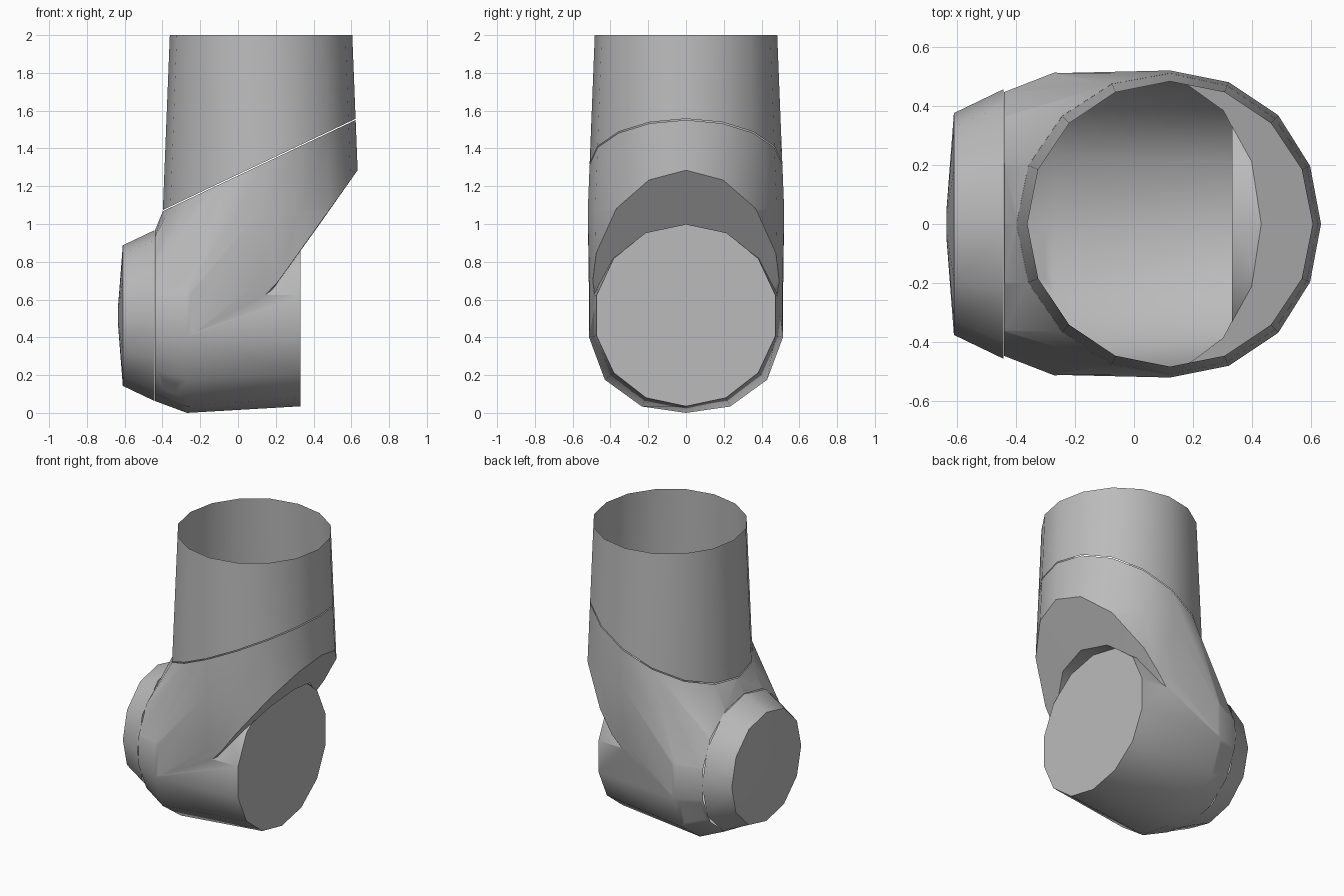
import bpy
import bmesh
from math import cos, sin, tau
from mathutils import Vector

cube = bpy.data.objects.get("Cube")
if cube:
    bpy.data.objects.remove(cube, do_unlink=True)

grey = bpy.data.materials.new("plain grey")
grey.use_nodes = True
colour = (0.5, 0.5, 0.5, 1)
grey.diffuse_color = colour
grey.node_tree.nodes["Principled BSDF"].inputs["Base Color"].default_value = colour

SLANT = Vector((-0.473, 0, 1)).normalized()
SEAM = Vector((-0.40, 0, 1.07))
# Rings: station along the axis, radius, diagonal fullness
TUBE = [(2.0, 0.483, 0), (1.07, 0.52, 0), (0.70, 0.512, 0)]
DRUM = [(-0.44, 0.452, 0.02), (-0.27, 0.515, 0.06), (0.332, 0.48, 0.01)]
CAP = [(-0.442, 0.452, 0.02), (-0.61, 0.372, 0.02), (-0.635, 0.05, 0)]
NOTCH = [(0.332, 0.482, 0.01), (0.70, 0.482, 0.01)]


def loft(rings, sides, place, start=True, end=True):
    """Skin a stack of rings, optionally closing either end."""
    bm = bmesh.new()
    loops = []
    for s, r, full in rings:
        angles = [tau * i / sides for i in range(sides)]
        loops.append([bm.verts.new(place(s, r * (1 + full * sin(2 * a) ** 2), a))
                      for a in angles])
    for a, b in zip(loops, loops[1:]):
        for i in range(sides):
            j = (i + 1) % sides
            bm.faces.new((a[i], a[j], b[j], b[i]))
    if start:
        bm.faces.new(loops[0])
    if end:
        bm.faces.new(loops[-1])
    bmesh.ops.recalc_face_normals(bm, faces=bm.faces)
    return bm


def upright(z, r, a):
    return (0.122 + r * cos(a), r * sin(a), z)


def sideways(x, r, a):
    return (x, 1.01 * r * sin(a), 0.515 - r * cos(a))


def cut(bm, point, normal):
    """Remove everything on the normal's side of a plane."""
    geom = bm.verts[:] + bm.edges[:] + bm.faces[:]
    bmesh.ops.bisect_plane(bm, geom=geom, plane_co=point, plane_no=normal,
                           clear_outer=True)


def make(name, bm):
    mesh = bpy.data.meshes.new(name)
    bm.to_mesh(mesh)
    bm.free()
    mesh.materials.append(grey)
    ob = bpy.data.objects.new(name, mesh)
    bpy.context.collection.objects.link(ob)
    return ob


def activate(ob):
    bpy.ops.object.select_all(action='DESELECT')
    ob.select_set(True)
    bpy.context.view_layer.objects.active = ob


def combine(ob, other, operation):
    """Apply a boolean and discard the second object."""
    activate(ob)
    mod = ob.modifiers.new("combine", 'BOOLEAN')
    mod.operation = operation
    mod.solver = 'EXACT'
    mod.object = other
    bpy.ops.object.modifier_apply(modifier=mod.name)
    bpy.data.objects.remove(other, do_unlink=True)


def smooth(ob):
    activate(ob)
    bpy.ops.object.shade_smooth_by_angle(angle=0.56)


# Open upper tube, cut along the slanted seam
bm = loft(TUBE, 16, upright, False, False)
cut(bm, SEAM + SLANT * 0.003, -SLANT)
smooth(make("upper_tube", bm))

# Neck of the elbow: chamfered tube hulled onto the outer end of the drum
bm = loft(TUBE, 16, upright, False, False)
cut(bm, SEAM - SLANT * 0.003, SLANT)
cut(bm, Vector((0.63, 0, 1.28)), Vector((0.42, 0, -0.30)).normalized())
bmesh.ops.delete(bm, geom=bm.edges[:], context='EDGES_FACES')
for s, r, full in DRUM[:2]:
    for i in range(14):
        a = tau * i / 14
        bm.verts.new(sideways(s, r * (1 + full * sin(2 * a) ** 2) - 0.002, a))
hull = bmesh.ops.convex_hull(bm, input=bm.verts[:])
inside = [v for v in bm.verts if not v.link_faces]
bmesh.ops.delete(bm, geom=inside, context='VERTS')
bmesh.ops.recalc_face_normals(bm, faces=bm.faces)
neck = make("elbow_neck", bm)

# Clearance in the chamfer, in line with the drum's inner end
combine(neck, make("notch_cutter", loft(NOTCH, 14, sideways)), 'DIFFERENCE')

# Horizontal drum of the elbow, joined with the neck
housing = make("elbow_housing", loft(DRUM, 14, sideways))
combine(housing, neck, 'UNION')

# Open the housing at the seam and behind the end cap
bm = bmesh.new()
bm.from_mesh(housing.data)
openings = [f for f in bm.faces
            if f.normal.dot(SLANT) > 0.99
            and abs((f.calc_center_median() - SEAM).dot(SLANT)) < 0.02
            or f.normal.x < -0.99 and f.calc_center_median().x < -0.43]
bmesh.ops.delete(bm, geom=openings, context='FACES')
bm.to_mesh(housing.data)
bm.free()
smooth(housing)

# Tapered end cap with a shallow domed face
smooth(make("end_cap", loft(CAP, 12, sideways, False)))
